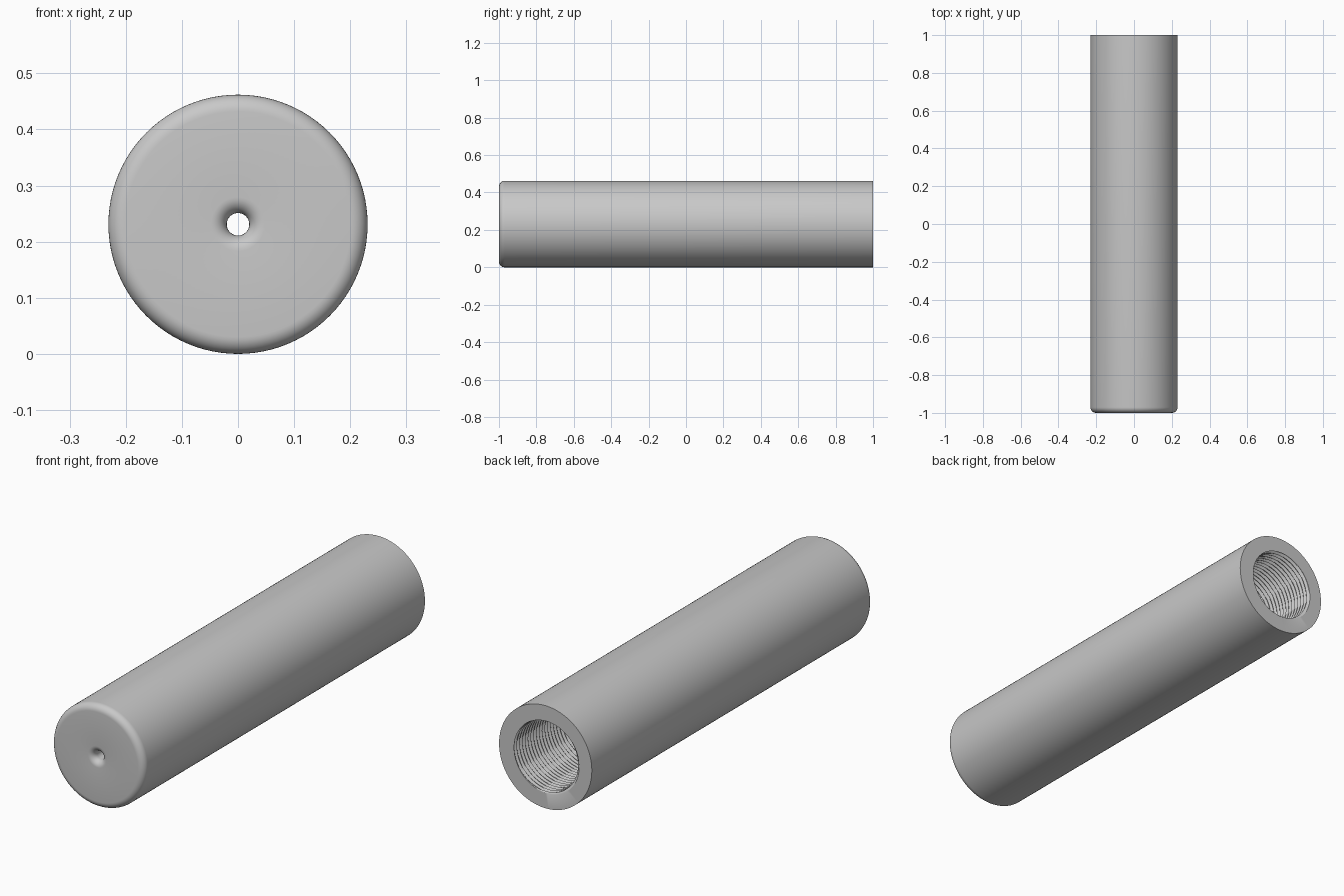
import bpy
import bmesh
import math

if "Cube" in bpy.data.objects:
    bpy.data.objects.remove(bpy.data.objects["Cube"])

SIDES = 96
OUTER = 0.231        # outside radius, also the axis height
BORE = 0.156         # radius at the thread crests
HOLE = 0.02          # small hole through the front wall
FLOOR = -0.9         # inner side of the front wall
EDGE = 0.03          # rounding of the front rim
LIP = 0.028          # rounding of the front hole
PITCH, TURNS, DEPTH, STEPS = 0.02, 30, 0.012, 8
THREAD_END = 1 - PITCH * TURNS


def arc(radius, y, size, start, end, count=8):
    """Profile points (radius, y) along a quarter round."""
    angles = [start + (end - start) * i / count for i in range(count + 1)]
    return [(radius + size * math.cos(a), y + size * math.sin(a)) for a in angles]


def groove(y, angle):
    """Extra radius cut by the helical thread."""
    if y <= THREAD_END:
        return 0
    fade = min(1, (y - THREAD_END) / PITCH)
    phase = y / PITCH * math.tau - angle
    return DEPTH * fade * (0.5 - 0.5 * math.cos(phase))


# Bore profile, with close rows where the thread is cut
bore = [(BORE, 1 - PITCH * i / STEPS) for i in range(TURNS * STEPS + 1)]
bore.append((BORE, FLOOR))

# Front wall, rounded hole, rounded rim and outer wall
shell = [(HOLE, FLOOR)]
shell += arc(HOLE + LIP, -1 + LIP, LIP, math.pi, 1.5 * math.pi)
shell += arc(OUTER - EDGE, -1 + EDGE, EDGE, -0.5 * math.pi, 0)
shell.append((OUTER, 1))

# Turn the closed profile around the y axis
bm = bmesh.new()
rings = []
for index, (radius, y) in enumerate(bore + shell):
    ring = []
    for side in range(SIDES):
        angle = math.tau * side / SIDES
        r = radius + (groove(y, angle) if index < len(bore) else 0)
        ring.append(bm.verts.new((r * math.cos(angle), y, OUTER + r * math.sin(angle))))
    rings.append(ring)
for i, ring in enumerate(rings):
    after = rings[(i + 1) % len(rings)]
    for s in range(SIDES):
        t = (s + 1) % SIDES
        bm.faces.new((ring[s], ring[t], after[t], after[s]))
bmesh.ops.recalc_face_normals(bm, faces=bm.faces)

mesh = bpy.data.meshes.new("threaded_tube")
bm.to_mesh(mesh)
bm.free()

# Plain grey material
grey = bpy.data.materials.new("grey")
grey.use_nodes = True
colour = (0.58, 0.58, 0.58, 1)
grey.diffuse_color = colour
grey.node_tree.nodes["Principled BSDF"].inputs["Base Color"].default_value = colour
mesh.materials.append(grey)

tube = bpy.data.objects.new("threaded_tube", mesh)
bpy.context.collection.objects.link(tube)
bpy.ops.object.select_all(action="DESELECT")
tube.select_set(True)
bpy.context.view_layer.objects.active = tube
bpy.ops.object.shade_smooth_by_angle(angle=math.radians(30))
